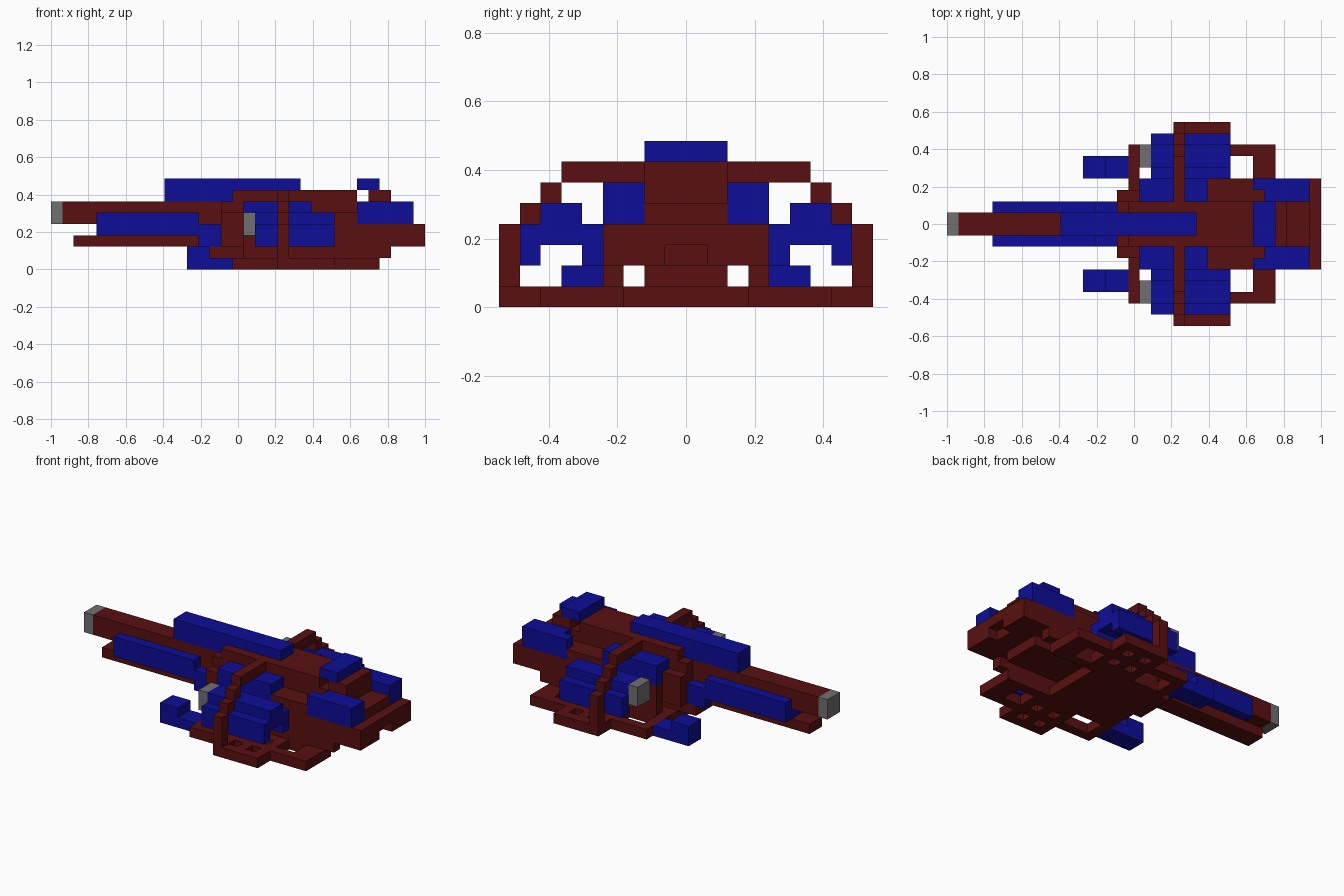
import bpy, bmesh

if "Cube" in bpy.data.objects:
    bpy.data.objects.remove(bpy.data.objects["Cube"])

U = 2 / 33  # one block of the grid


def material(name, rgb):
    m = bpy.data.materials.new(name)
    m.diffuse_color = (*rgb, 1)
    m.use_nodes = True
    m.node_tree.nodes["Principled BSDF"].inputs["Base Color"].default_value = m.diffuse_color
    return m


RED = material("dark red", (0.1, 0.005, 0.005))
BLUE = material("deep blue", (0.004, 0.004, 0.31))
GREY = material("grey", (0.16, 0.16, 0.16))


def part(name, mat, *boxes, mirror=False):
    """Join boxes (x0, x1, y0, y1, z0, z1), in grid blocks, into one object."""
    bm = bmesh.new()
    for x0, x1, y0, y1, z0, z1 in boxes:
        for side in ((1, -1) if mirror else (1,)):
            a, b = sorted((y0 * side, y1 * side))
            verts = bmesh.ops.create_cube(bm, size=1)["verts"]
            for v in verts:
                v.co.x = (x1 if v.co.x > 0 else x0) * U - 1
                v.co.y = (b if v.co.y > 0 else a) * U
                v.co.z = (z1 if v.co.z > 0 else z0) * U
    mesh = bpy.data.meshes.new(name)
    bm.to_mesh(mesh)
    bm.free()
    mesh.materials.append(mat)
    ob = bpy.data.objects.new(name, mesh)
    bpy.context.collection.objects.link(ob)
    return ob


# Nose barrels
part("barrel_tip", GREY, (0, 1, -1, 1, 4, 6))
part("upper_barrel", RED, (1, 15, -1, 1, 4, 6))
part("lower_barrel", RED, (2, 13, -1, 1, 2, 3))
part("barrel_shroud", BLUE, (4, 15, -2, 2, 3, 4), (13, 15, -2, 2, 2, 3))
part("shroud_side", BLUE, (4, 13, 1, 2, 4, 5), mirror=True)

# Hull
part("hull", RED, (15, 17, -3, 3, 2, 5), (17, 32, -4, 4, 2, 4),
     (32, 33, -4, 4, 3, 4))
part("tail_edge", RED, (32, 33, 1, 4, 2, 3), mirror=True)
part("keel", RED, (14, 30, -2, 2, 1, 2))
part("keel_rail", RED, (17, 30, 3, 4, 1, 2), mirror=True)
part("belly", RED, (16, 24, -3, 3, 0, 1))
part("upper_deck", RED, (15, 30, -2, 2, 4, 6), (30, 32, -2, 2, 4, 5),
     (16, 27, -2, 2, 6, 7), (28, 30, -2, 2, 6, 7))
part("side_deck", RED, (23, 27, 2, 4, 4, 5), (27, 28, 2, 3, 4, 5), mirror=True)
part("dorsal_rail", BLUE, (10, 16, -1, 1, 6, 7), (10, 22, -1, 1, 7, 8))
part("spoiler", BLUE, (27, 29, -2, 2, 7, 8))
part("deck_box", BLUE, (17, 23, 2, 4, 4, 6), mirror=True)
part("tail_fin", BLUE, (27, 28, 3, 4, 4, 6), (28, 32, 2, 4, 4, 6), mirror=True)

# Side pods and their guns
part("side_pod", BLUE, (18, 25, 4, 8, 3, 4), (18, 25, 5, 7, 4, 5),
     (18, 25, 7, 8, 2, 3), (19, 25, 4, 5, 2, 3), mirror=True)
part("pod_nozzle", GREY, (17, 18, 5, 7, 3, 5), mirror=True)
part("low_gun", BLUE, (12, 14, 4, 6, 0, 2), (14, 16, 4, 6, 0, 1), mirror=True)

# Stepped arch over the pods
part("arch", RED, (20, 21, 8, 9, 0, 4), (20, 21, 7, 8, 4, 5),
     (20, 21, 6, 7, 5, 6), (20, 21, 2, 6, 6, 7), mirror=True)

# Skid plates: frame with a grid of square holes
skid = [(16, 29, 3, 4, 0, 1), (16, 17, 4, 7, 0, 1), (17, 20, 6, 7, 0, 1),
        (25, 29, 6, 7, 0, 1), (27, 29, 4, 6, 0, 1), (21, 25, 8, 9, 0, 1)]
for x in range(20, 25):
    for y in range(4, 8):
        if not (x in (21, 23) and y in (5, 7)):
            skid.append((x, x + 1, y, y + 1, 0, 1))
part("skid_plate", RED, *skid, mirror=True)
